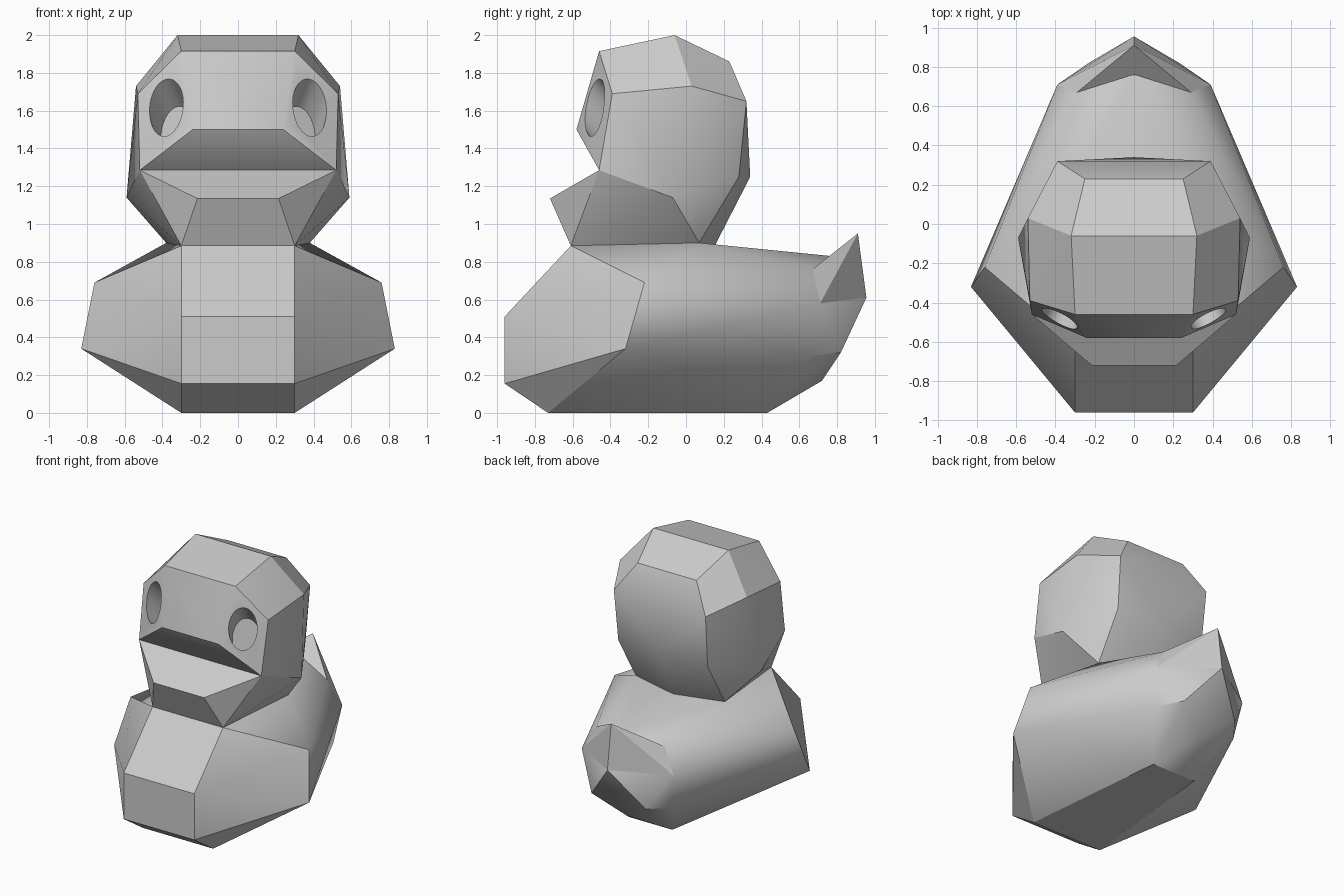
import bpy, bmesh, math
from mathutils import Vector

cube = bpy.data.objects.get("Cube")
if cube:
    bpy.data.objects.remove(cube, do_unlink=True)

grey = bpy.data.materials.new("plain_grey")
grey.use_nodes = True
colour = (0.6, 0.6, 0.6, 1)
grey.diffuse_color = colour
grey.node_tree.nodes["Principled BSDF"].inputs["Base Color"].default_value = colour


def hull(name, points):
    """Faceted solid wrapped around points, mirrored across x = 0."""
    bm = bmesh.new()
    for x, y, z in points:
        for sx in ({x, -x} if x else {0}):
            bm.verts.new((sx, y, z))
    out = bmesh.ops.convex_hull(bm, input=bm.verts[:])
    loose = {v for v in out["geom_interior"] + out["geom_unused"]
             if isinstance(v, bmesh.types.BMVert)}
    bmesh.ops.delete(bm, geom=list(loose), context="VERTS")
    bmesh.ops.dissolve_limit(bm, angle_limit=math.radians(1),
                             verts=bm.verts[:], edges=bm.edges[:])
    bmesh.ops.recalc_face_normals(bm, faces=bm.faces[:])
    mesh = bpy.data.meshes.new(name)
    bm.to_mesh(mesh)
    bm.free()
    mesh.materials.append(grey)
    obj = bpy.data.objects.new(name, mesh)
    bpy.context.collection.objects.link(obj)
    return obj


def activate(obj):
    bpy.ops.object.select_all(action="DESELECT")
    obj.select_set(True)
    bpy.context.view_layer.objects.active = obj


# Points shared by neighbouring parts
jaw = (0.52, -0.46, 1.285)
cheek = (0.59, -0.07, 1.14)
neck_front = (0.30, -0.61, 0.885)
neck_side = (0.38, 0.07, 0.90)
neck_back = (0, 0.15, 0.88)
rump_top = (0, 0.77, 0.83)
rump_shoulder = (0.29, 0.67, 0.76)
rump_side = (0.39, 0.71, 0.58)
rump_back = (0, 0.955, 0.61)

# Body: chest, flanks, keel and rump
body = hull("body", [
    (0.30, -0.96, 0.155), (0.30, -0.96, 0.51), (0.30, -0.73, 0),
    (0.83, -0.32, 0.34), (0.76, -0.22, 0.69),
    (0.185, 0.43, 0), (0.35, 0.66, 0.30), (0.23, 0.82, 0.32), (0, 0.72, 0.17),
    neck_front, neck_side, rump_top, rump_shoulder, rump_side, rump_back])

# Upturned tail
tail = hull("tail", [(0, 0.91, 0.95), rump_top, rump_shoulder, rump_side, rump_back])

# Head with upper beak
head = hull("head", [
    (0.32, -0.06, 2.0), (0.30, -0.46, 1.915), (0.25, 0.23, 1.86),
    (0.53, -0.39, 1.69), (0.54, 0.03, 1.73), (0.39, 0.32, 1.65),
    (0.24, -0.58, 1.50), (0.38, 0.28, 1.25), (0, 0.34, 1.25),
    jaw, cheek, neck_side, neck_back])

# Lower beak and neck
lower_beak = hull("lower_beak", [
    (0.215, -0.72, 1.135), jaw, cheek, neck_front, neck_side, neck_back])

# Eye sockets: oval holes that slant down into the head
centre = Vector((0.38, -0.484, 1.62))
normal = Vector((0.46, -0.87, 0.16)).normalized()
across = Vector((0.87, 0.46, 0)).normalized()
upward = normal.cross(across)
if upward.z < 0:
    upward.negate()
slant = Vector((-0.06, 0.13, -0.15))
sides = 32
for side in (1, -1):
    bm = bmesh.new()
    rings = []
    for depth in (-0.5, 1):
        ring = []
        for i in range(sides):
            t = math.tau * i / sides
            p = (centre + slant * depth + across * 0.1 * math.cos(t)
                 + upward * 0.155 * math.sin(t))
            ring.append(bm.verts.new((p.x * side, p.y, p.z)))
        bm.faces.new(ring)
        rings.append(ring)
    for i in range(sides):
        j = (i + 1) % sides
        bm.faces.new((rings[0][i], rings[0][j], rings[1][j], rings[1][i]))
    bmesh.ops.recalc_face_normals(bm, faces=bm.faces[:])
    mesh = bpy.data.meshes.new("eye_cutter")
    bm.to_mesh(mesh)
    bm.free()
    mesh.materials.append(grey)
    cutter = bpy.data.objects.new("eye_cutter", mesh)
    cutter.hide_render = True
    bpy.context.collection.objects.link(cutter)
    cut = head.modifiers.new("eye_socket", "BOOLEAN")
    cut.operation = "DIFFERENCE"
    cut.solver = "EXACT"
    cut.object = cutter
    activate(head)
    bpy.ops.object.modifier_apply(modifier=cut.name)
    bpy.data.objects.remove(cutter, do_unlink=True)

# Soft shading over shallow facets, crisp main edges
for part in (body, tail, head, lower_beak):
    activate(part)
    bpy.ops.object.shade_smooth_by_angle(angle=math.radians(30))
